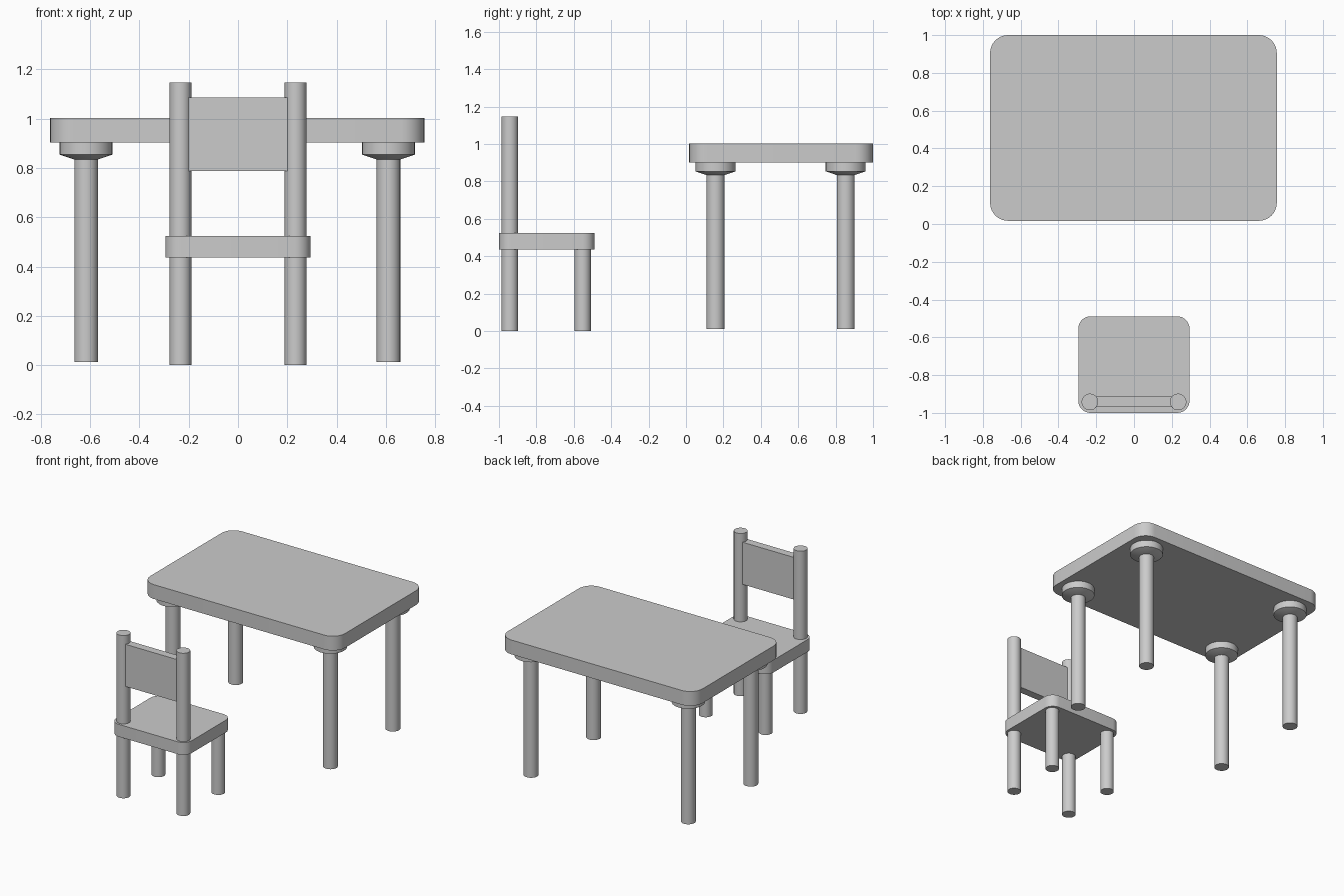
import bpy, bmesh
from math import cos, sin, pi, radians

if "Cube" in bpy.data.objects:
    bpy.data.objects.remove(bpy.data.objects["Cube"])


def finish(name, bm):
    bmesh.ops.recalc_face_normals(bm, faces=bm.faces)
    mesh = bpy.data.meshes.new(name)
    bm.to_mesh(mesh)
    bm.free()
    obj = bpy.data.objects.new(name, mesh)
    bpy.context.collection.objects.link(obj)
    bpy.ops.object.select_all(action='DESELECT')
    obj.select_set(True)
    bpy.context.view_layer.objects.active = obj
    bpy.ops.object.shade_smooth_by_angle(angle=radians(30))
    return obj


def slab(name, x0, x1, y0, y1, z0, z1, radius=0.0, steps=8):
    """Flat board with rounded corners in plan."""
    bm = bmesh.new()
    if radius:
        centres = [(x1 - radius, y1 - radius), (x0 + radius, y1 - radius),
                   (x0 + radius, y0 + radius), (x1 - radius, y0 + radius)]
        pts = [(cx + radius * cos((q + i / steps) * pi / 2),
                cy + radius * sin((q + i / steps) * pi / 2))
               for q, (cx, cy) in enumerate(centres) for i in range(steps + 1)]
    else:
        pts = [(x0, y0), (x1, y0), (x1, y1), (x0, y1)]
    face = bm.faces.new([bm.verts.new((x, y, z0)) for x, y in pts])
    ext = bmesh.ops.extrude_face_region(bm, geom=[face], use_keep_orig=True)
    top = [v for v in ext['geom'] if isinstance(v, bmesh.types.BMVert)]
    bmesh.ops.translate(bm, verts=top, vec=(0, 0, z1 - z0))
    return finish(name, bm)


def turned(name, x, y, profile, sides=32):
    """Closed round part from (radius, z) rings, bottom to top."""
    bm = bmesh.new()
    rings = [[bm.verts.new((x + r * cos(2 * pi * i / sides),
                            y + r * sin(2 * pi * i / sides), z))
              for i in range(sides)] for r, z in profile]
    for a, b in zip(rings, rings[1:]):
        for i in range(sides):
            j = (i + 1) % sides
            bm.faces.new((a[i], a[j], b[j], b[i]))
    bm.faces.new(rings[0])
    bm.faces.new(rings[-1])
    return finish(name, bm)


# Table: rounded top, four legs with tapered collars
TX, TY = -0.003, 0.508
slab("table_top", TX - 0.759, TX + 0.759, 0.017, 1.0, 0.902, 1.003, 0.095)
for side, sx in (("left", -1), ("right", 1)):
    for end, sy in (("front", -1), ("back", 1)):
        x, y = TX + sx * 0.613, TY - 0.002 + sy * 0.348
        turned(f"table_{end}_{side}_leg", x, y, [(0.048, 0.012), (0.048, 0.85)])
        turned(f"table_{end}_{side}_collar", x, y,
               [(0.048, 0.834), (0.107, 0.854), (0.107, 0.902)])

# Chair: seat, front legs, full-height back posts, back panel
slab("chair_seat", -0.295, 0.294, -1.0, -0.489, 0.437, 0.524, 0.065)
for side, sx in (("left", -1), ("right", 1)):
    x = sx * 0.2335
    turned(f"chair_front_{side}_leg", x, -0.553, [(0.044, 0), (0.044, 0.437)])
    turned(f"chair_back_{side}_post", x, -0.942, [(0.044, 0), (0.044, 1.147)])
slab("chair_back_panel", -0.2, 0.2, -0.97, -0.914, 0.788, 1.085)
